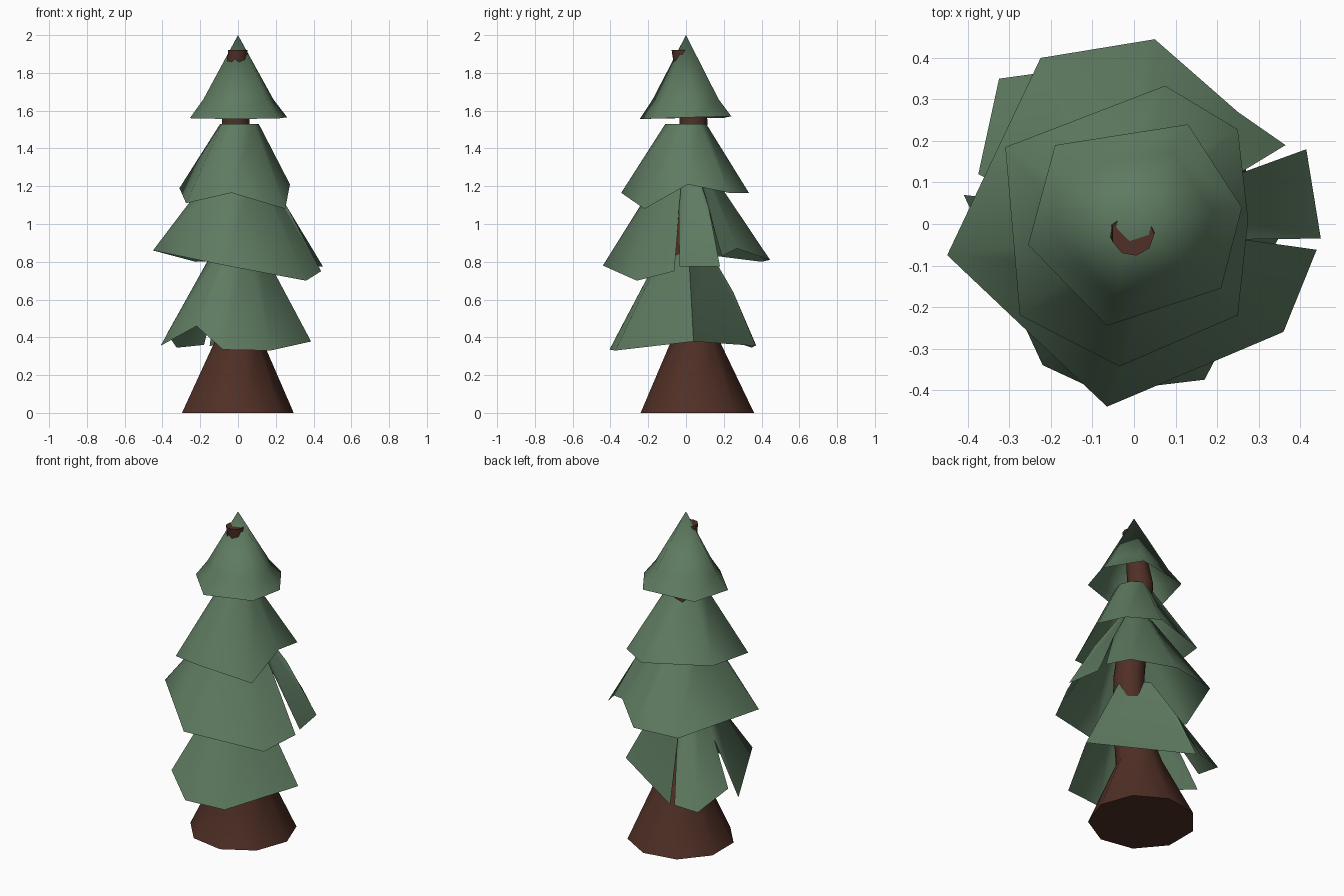
import bpy, bmesh, math

if "Cube" in bpy.data.objects:
    bpy.data.objects.remove(bpy.data.objects["Cube"])


def material(name, color):
    m = bpy.data.materials.new(name)
    m.diffuse_color = (*color, 1)
    m.use_nodes = True
    m.node_tree.nodes["Principled BSDF"].inputs["Base Color"].default_value = m.diffuse_color
    return m


GREEN = material("pine green", (0.112, 0.195, 0.118))
BROWN = material("bark brown", (0.080, 0.029, 0.019))


def loft(name, rings, mat, angle, caps=False):
    """Skin a stack of equal-length counterclockwise rings, bottom to top."""
    bm = bmesh.new()
    rows = [[bm.verts.new(p) for p in ring] for ring in rings]
    n = len(rows[0])
    for a, b in zip(rows, rows[1:]):
        for i in range(n):
            j = (i + 1) % n
            bm.faces.new((a[i], a[j], b[j], b[i]))
    if caps:
        bm.faces.new(rows[0][::-1])
        bm.faces.new(rows[-1])
    bmesh.ops.remove_doubles(bm, verts=bm.verts, dist=0.0005)
    me = bpy.data.meshes.new(name)
    bm.to_mesh(me)
    bm.free()
    me.materials.append(mat)
    ob = bpy.data.objects.new(name, me)
    bpy.context.collection.objects.link(ob)
    bpy.ops.object.select_all(action='DESELECT')
    ob.select_set(True)
    bpy.context.view_layer.objects.active = ob
    bpy.ops.object.shade_smooth_by_angle(angle=math.radians(angle))


def top_ring(hem, r, z):
    """Ring of radius r at the same angles as the hem points."""
    return [(r * x / math.hypot(x, y), r * y / math.hypot(x, y), z) for x, y, _ in hem]


# Trunk: flared base, slightly wavy, tip poking out at the front of the crown
SIDES = 9
path = [(-0.01, 0.06, 0, 0.305), (0, 0.05, 0.37, 0.135), (0.03, 0.0, 0.65, 0.095),
        (0.035, 0.0, 0.95, 0.09), (0.01, 0.02, 1.25, 0.08), (-0.015, 0.04, 1.55, 0.075),
        (-0.01, 0.01, 1.75, 0.06), (-0.003, -0.025, 1.92, 0.052)]
loft("trunk", [[(cx + r * math.cos(math.tau * i / SIDES), cy + r * math.sin(math.tau * i / SIDES), z)
                for i in range(SIDES)] for cx, cy, z, r in path], BROWN, 50, caps=True)

# Crown: flared cone with a point
hem = [(-0.255, -0.05, 1.56), (-0.065, -0.245, 1.556), (0.21, -0.155, 1.558),
       (0.26, 0.04, 1.565), (0.13, 0.24, 1.57), (-0.19, 0.19, 1.56)]
mid = [(x * 0.72, y * 0.72, 1.66) for x, y, _ in hem]
loft("crown_branches", [hem, mid, [(0, 0, 2.0)] * len(hem)], GREEN, 80)

# Upper skirt
hem = [(-0.31, 0.185, 1.19), (-0.275, -0.22, 1.11), (-0.035, -0.343, 1.165),
       (0.25, -0.22, 1.08), (0.275, 0.01, 1.21), (0.25, 0.228, 1.165), (0.075, 0.333, 1.165)]
loft("upper_branches", [hem, top_ring(hem, 0.11, 1.53)], GREEN, 80)

# Middle skirt, with two slits on the right (high points are slit tops)
hem = [(-0.45, -0.075, 0.86), (-0.065, -0.44, 0.78), (0.36, -0.26, 0.70),
       (0.44, -0.062, 0.75), (0.26, -0.037, 1.09), (0.45, -0.035, 0.775),
       (0.415, 0.18, 0.775), (0.25, 0.12, 1.09), (0.365, 0.19, 0.83),
       (0.25, 0.27, 0.87), (0.05, 0.445, 0.81), (-0.225, 0.40, 0.80)]
loft("middle_branches", [hem, top_ring(hem, 0.11, 1.31)], GREEN, 80)

# Lower skirt, with two slits at the back left
hem = [(-0.41, 0.07, 0.355), (-0.22, -0.34, 0.46), (-0.08, -0.405, 0.335),
       (0.17, -0.375, 0.33), (0.387, 0.04, 0.378), (-0.15, 0.37, 0.355),
       (-0.11, 0.25, 0.64), (-0.18, 0.37, 0.36), (-0.325, 0.35, 0.345),
       (-0.375, 0.12, 0.42), (-0.23, 0.05, 0.66)]
loft("lower_branches", [hem, top_ring(hem, 0.11, 0.90)], GREEN, 80)
